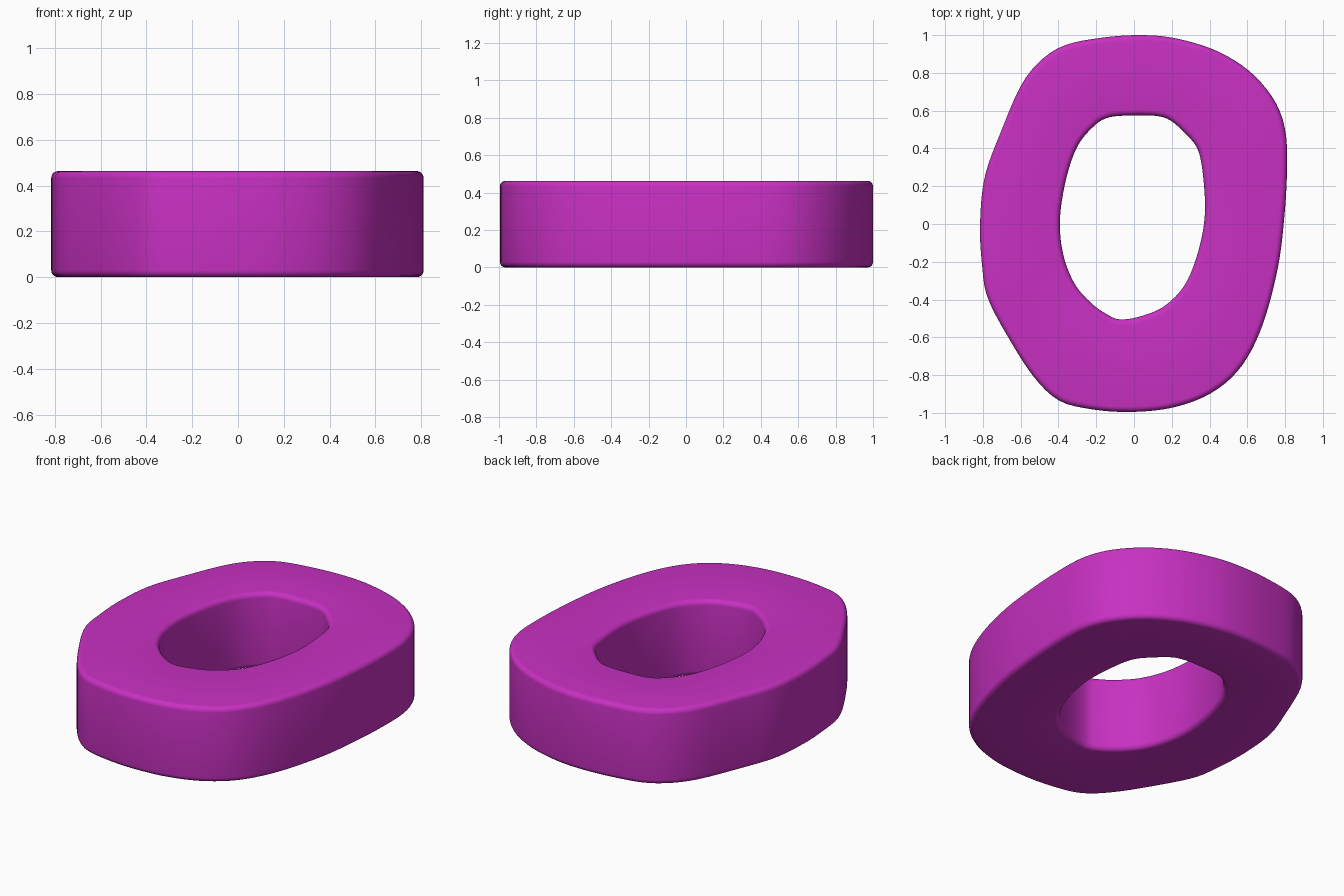
import bpy, bmesh, math
from mathutils import Vector

if "Cube" in bpy.data.objects:
    bpy.data.objects.remove(bpy.data.objects["Cube"])

HEIGHT, BEVEL, STEPS, COUNT = 0.463, 0.03, 5, 128

# Outlines seen from above, counter-clockwise from the right-hand side
OUTER = [(.797, .05), (.81, .3), (.80, .5), (.74, .66), (.61, .81), (.43, .92),
         (.21, .985), (.02, 1), (-.18, .985), (-.37, .945), (-.5, .86),
         (-.6, .73), (-.70, .5), (-.79, .25), (-.815, 0), (-.805, -.21),
         (-.775, -.39), (-.66, -.61), (-.53, -.81), (-.405, -.93), (-.26, -.975),
         (-.05, -.995), (.19, -.975), (.40, -.90), (.56, -.765), (.675, -.55),
         (.76, -.24)]
INNER = [(.375, .05), (.365, .26), (.335, .4), (.26, .49), (.19, .55),
         (.12, .572), (0, .575), (-.13, .565), (-.21, .52), (-.30, .41), (-.36, .235),
         (-.392, .025), (-.375, -.16), (-.315, -.315), (-.225, -.42),
         (-.14, -.48), (-.075, -.505), (.03, -.49), (.16, -.435), (.27, -.32),
         (.34, -.145)]


def smooth_loop(points, count):
    """Closed smooth curve through the points, resampled to even spacing."""
    p = [Vector(q) for q in points]
    n, dense = len(p), []
    for i in range(n):
        a, b, c, d = (p[(i + k) % n] for k in (-1, 0, 1, 2))
        for s in range(16):
            t = s / 16
            dense.append(0.5 * (2 * b + (c - a) * t + (2 * a - 5 * b + 4 * c - d) * t * t
                                + (3 * b - a - 3 * c + d) * t ** 3))
    dense.append(dense[0])
    lengths = [0]
    for a, b in zip(dense, dense[1:]):
        lengths.append(lengths[-1] + (b - a).length)
    out, j = [], 0
    for i in range(count):
        goal = lengths[-1] * i / count
        while lengths[j + 1] < goal:
            j += 1
        f = (goal - lengths[j]) / (lengths[j + 1] - lengths[j])
        out.append(dense[j].lerp(dense[j + 1], f))
    return out


def offset(loop, amount):
    """Move each point along the left-hand normal of the loop."""
    res = []
    for i, q in enumerate(loop):
        t = (loop[(i + 1) % len(loop)] - loop[i - 1]).normalized()
        res.append(q + Vector((-t.y, t.x)) * amount)
    return res


# Rounded wall profile: (inset into the body, height), bottom to top
arc = [math.pi / 2 * k / STEPS for k in range(STEPS + 1)]
lower = [(BEVEL * (1 - math.sin(a)), BEVEL * (1 - math.cos(a))) for a in arc]
wall = lower + [(i, HEIGHT - z) for i, z in reversed(lower)]

# Ring body: outer wall going up, inner wall coming down, closed by flat caps
outer, inner = smooth_loop(OUTER, COUNT), smooth_loop(INNER, COUNT)
sections = [(offset(outer, i), z) for i, z in wall]
sections += [(offset(inner, -i), z) for i, z in reversed(wall)]
bm = bmesh.new()
rings = [[bm.verts.new((q.x, q.y, z)) for q in loop] for loop, z in sections]
for r, ring in enumerate(rings):
    above = rings[(r + 1) % len(rings)]
    for i in range(COUNT):
        j = (i + 1) % COUNT
        bm.faces.new((ring[i], ring[j], above[j], above[i]))
bmesh.ops.recalc_face_normals(bm, faces=bm.faces)
mesh = bpy.data.meshes.new("ring_body")
bm.to_mesh(mesh)
bm.free()
body = bpy.data.objects.new("ring_body", mesh)
bpy.context.collection.objects.link(body)

# Magenta finish
mat = bpy.data.materials.new("magenta")
mat.diffuse_color = (0.58, 0.03, 0.54, 1)
mat.use_nodes = True
mat.node_tree.nodes["Principled BSDF"].inputs["Base Color"].default_value = mat.diffuse_color
mesh.materials.append(mat)

bpy.context.view_layer.objects.active = body
body.select_set(True)
bpy.ops.object.shade_smooth_by_angle(angle=math.radians(35))
